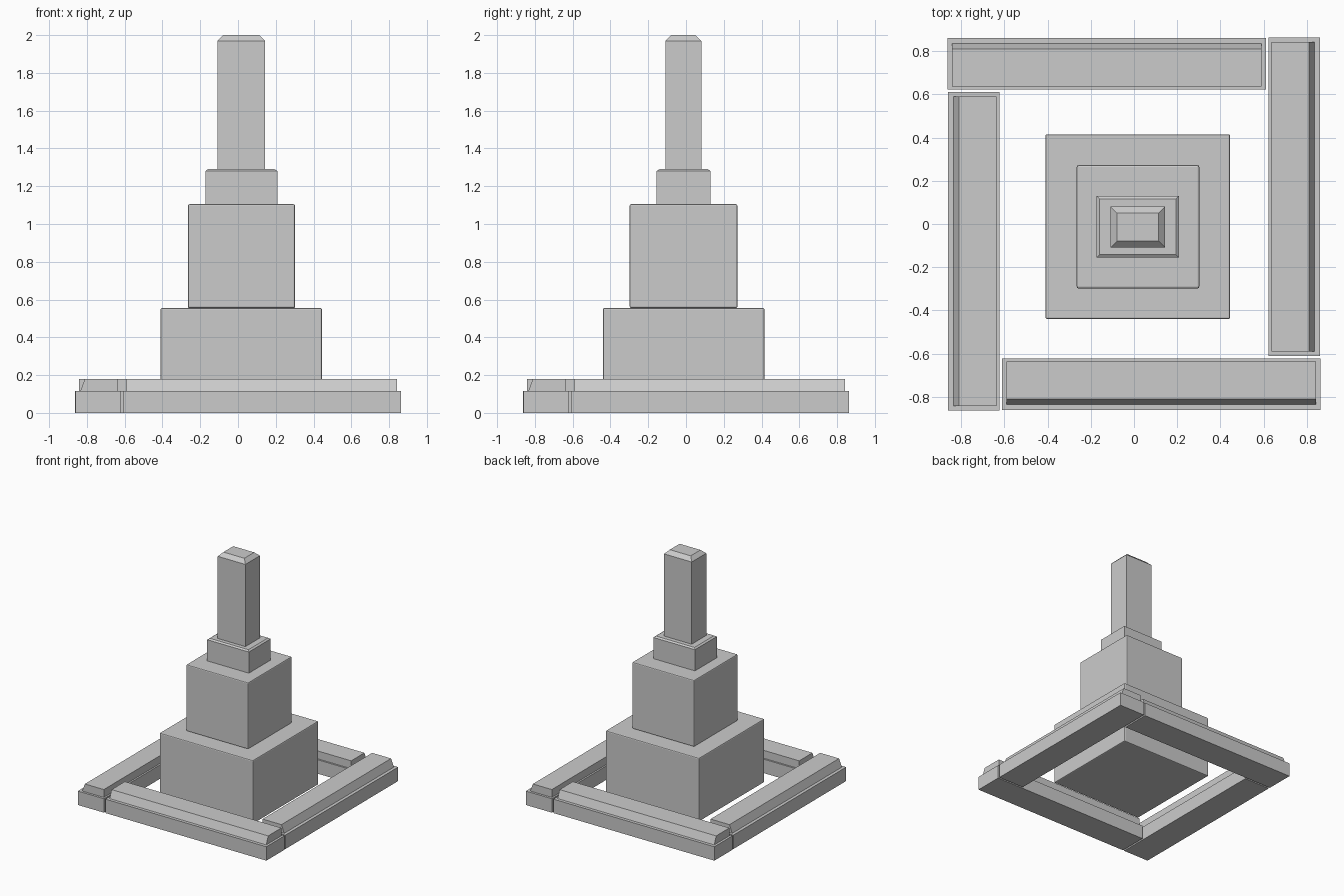
import bpy, bmesh
from math import pi
from mathutils import Matrix

if "Cube" in bpy.data.objects:
    bpy.data.objects.remove(bpy.data.objects["Cube"])


def make_object(name, bm):
    bmesh.ops.recalc_face_normals(bm, faces=bm.faces)
    mesh = bpy.data.meshes.new(name)
    bm.to_mesh(mesh)
    bm.free()
    obj = bpy.data.objects.new(name, mesh)
    bpy.context.collection.objects.link(obj)
    return obj


def add_box(bm, x0, x1, y0, y1, z0, z1):
    m = Matrix.Translation(((x0 + x1) / 2, (y0 + y1) / 2, (z0 + z1) / 2)) \
        @ Matrix.Diagonal((x1 - x0, y1 - y0, z1 - z0, 1))
    return bmesh.ops.create_cube(bm, size=1, matrix=m)["verts"]


def block(name, x0, x1, y0, y1, z0, z1, bevel=0.008):
    bm = bmesh.new()
    add_box(bm, x0, x1, y0, y1, z0, z1)
    obj = make_object(name, bm)
    mod = obj.modifiers.new("soft_edges", "BEVEL")
    mod.width = bevel
    mod.segments = 2


def capped_block(name, x0, x1, y0, y1, z0, z1, inset, drop):
    """Box whose top rim slopes inward by inset over a height of drop."""
    bm = bmesh.new()
    add_box(bm, x0, x1, y0, y1, z0, z1 - drop)
    top = max(bm.faces, key=lambda f: f.calc_center_median().z)
    bmesh.ops.inset_region(bm, faces=[top], thickness=inset, use_even_offset=True)
    for v in top.verts:
        v.co.z = z1
    make_object(name, bm)


# Stepped tower
block("lower_block", -0.41, 0.445, -0.44, 0.415, 0.03, 0.555)
block("middle_block", -0.265, 0.302, -0.298, 0.272, 0.555, 1.105)
capped_block("column_plinth", -0.173, 0.208, -0.155, 0.13, 1.105, 1.29, 0.014, 0.01)
capped_block("column", -0.109, 0.144, -0.109, 0.081, 1.29, 2.0, 0.031, 0.031)

# Kerb ring: four identical bars in a pinwheel layout
for i, side in enumerate(("front", "right", "back", "left")):
    turn = Matrix.Rotation(i * pi / 2, 4, "Z")

    bm = bmesh.new()
    add_box(bm, -0.61, 0.862, -0.861, -0.623, 0, 0.115)
    bm.transform(turn)
    make_object(side + "_kerb_base", bm)

    # Upper course with sloping outer face
    bm = bmesh.new()
    for v in add_box(bm, -0.589, 0.843, -0.835, -0.637, 0.115, 0.18):
        if v.co.z > 0.15 and v.co.y < -0.8:
            v.co.y = -0.81
    bm.transform(turn)
    make_object(side + "_kerb_top", bm)
